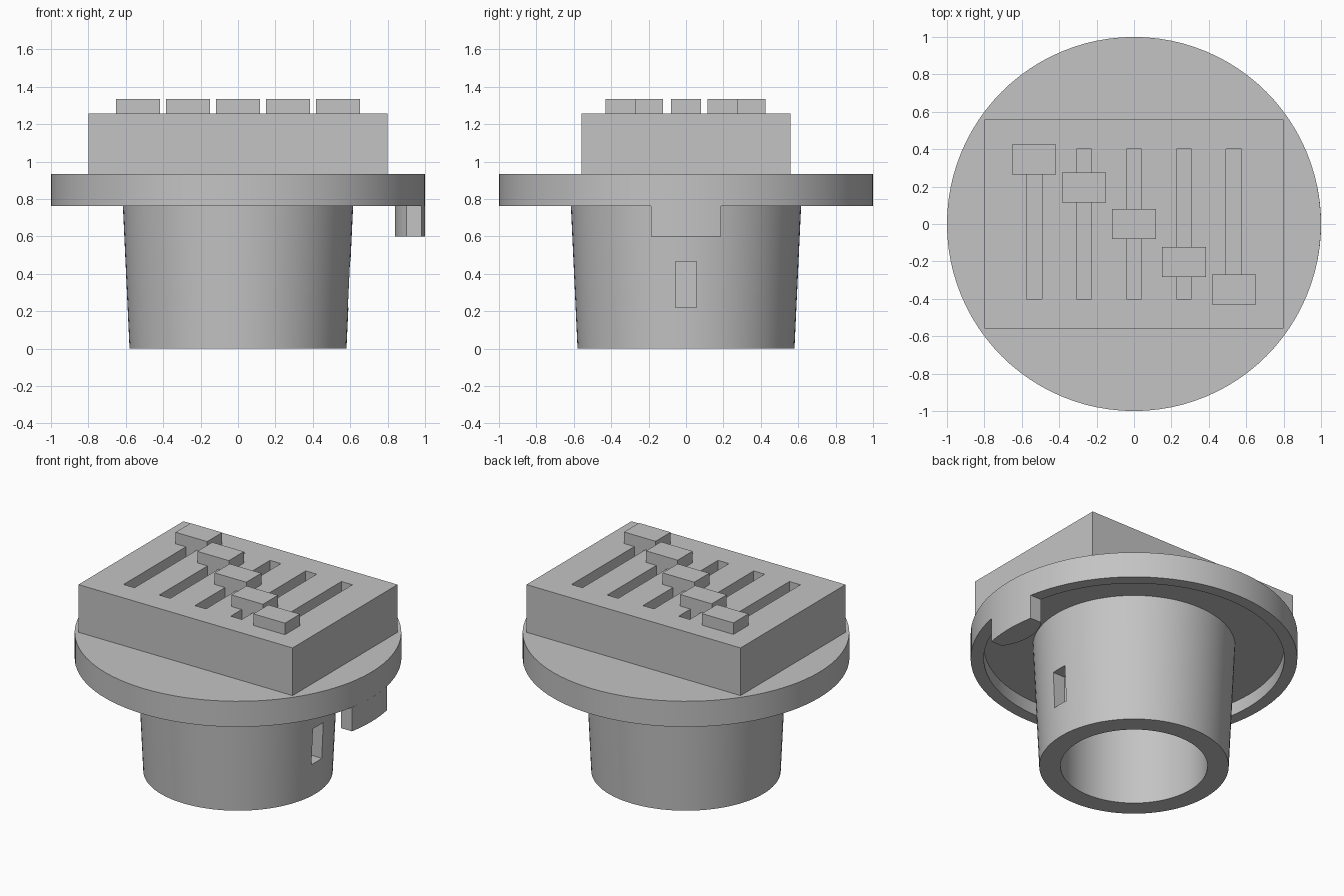
import bpy, bmesh, math

if "Cube" in bpy.data.objects:
    bpy.data.objects.remove(bpy.data.objects["Cube"], do_unlink=True)

grey = bpy.data.materials.new("plain grey")
grey.use_nodes = True
grey.diffuse_color = (0.55, 0.55, 0.55, 1)
grey.node_tree.nodes["Principled BSDF"].inputs["Base Color"].default_value = grey.diffuse_color


def finish(bm, name, smooth=False):
    bmesh.ops.recalc_face_normals(bm, faces=bm.faces[:])
    mesh = bpy.data.meshes.new(name)
    bm.to_mesh(mesh)
    bm.free()
    mesh.materials.append(grey)
    ob = bpy.data.objects.new(name, mesh)
    bpy.context.collection.objects.link(ob)
    if smooth:
        bpy.ops.object.select_all(action='DESELECT')
        ob.select_set(True)
        bpy.context.view_layer.objects.active = ob
        bpy.ops.object.shade_smooth_by_angle(angle=math.radians(30))
    return ob


def box(name, x, y, z):
    """Box from (low, high) pairs on each axis."""
    bm = bmesh.new()
    bmesh.ops.create_cube(bm, size=1)
    for v in bm.verts:
        v.co = [r[0] if c < 0 else r[1] for c, r in zip(v.co, (x, y, z))]
    return finish(bm, name)


def lathe(name, profile, steps=96):
    bm = bmesh.new()
    verts = [bm.verts.new((r, 0, z)) for r, z in profile]
    edges = [bm.edges.new(pair) for pair in zip(verts, verts[1:])]
    bmesh.ops.spin(bm, geom=verts + edges, cent=(0, 0, 0), axis=(0, 0, 1),
                   angle=math.tau, steps=steps)
    bmesh.ops.remove_doubles(bm, verts=bm.verts[:], dist=0.0001)
    return finish(bm, name, True)


def cut(target, cutter):
    mod = target.modifiers.new("cut", 'BOOLEAN')
    mod.operation = 'DIFFERENCE'
    mod.solver = 'EXACT'
    mod.object = cutter
    cutter.hide_render = True
    cutter.hide_set(True)
    cutter.display_type = 'WIRE'


# Flange disc with a recessed underside, and the tapered hollow socket below it
lathe("flange", [(0, 0.935), (1, 0.935), (1, 0.762), (0.92, 0.762), (0.92, 0.85), (0, 0.85)])
socket = lathe("socket", [(0, 0.86), (0.62, 0.86), (0.58, 0), (0.45, 0), (0.45, 0.84), (0, 0.84)])
cut(socket, box("keyhole_cutter", (0.51, 0.75), (-0.055, 0.055), (0.22, 0.465)))

# Locating tab on the left edge: flush outside, bulged inside
half, n = 0.187, 14
bm = bmesh.new()
ys = [-half + 2 * half * i / n for i in range(n + 1)]
outline = [(math.sqrt(1 - y * y), y) for y in ys]
outline += [(1.162 - math.sqrt(0.322 ** 2 - y * y), y) for y in reversed(ys)]
base = bm.faces.new([bm.verts.new((x, y, 0.6)) for x, y in outline])
top = bmesh.ops.extrude_face_region(bm, geom=[base])["geom"]
for v in top:
    if isinstance(v, bmesh.types.BMVert):
        v.co.z = 0.851
        if v.co.xy.length > 0.95:
            v.co.z = 0.762
finish(bm, "locating_tab", True)

# Control panel with five slots and their sliders in a diagonal row
panel = box("panel", (-0.8, 0.8), (-0.56, 0.56), (0.93, 1.257))
for i, y in enumerate((0.345, 0.195, 0, -0.203, -0.35)):
    x = (i - 2) * 0.267
    cut(panel, box(f"slot_cutter_{i + 1}", (x - 0.041, x + 0.041), (-0.4, 0.4), (1.157, 1.4)))
    box(f"slider_knob_{i + 1}", (x - 0.118, x + 0.118), (y - 0.08, y + 0.08), (1.257, 1.335))
    box(f"slider_stem_{i + 1}", (x - 0.04, x + 0.04),
        (max(y - 0.08, -0.399), min(y + 0.08, 0.399)), (1.156, 1.26))
